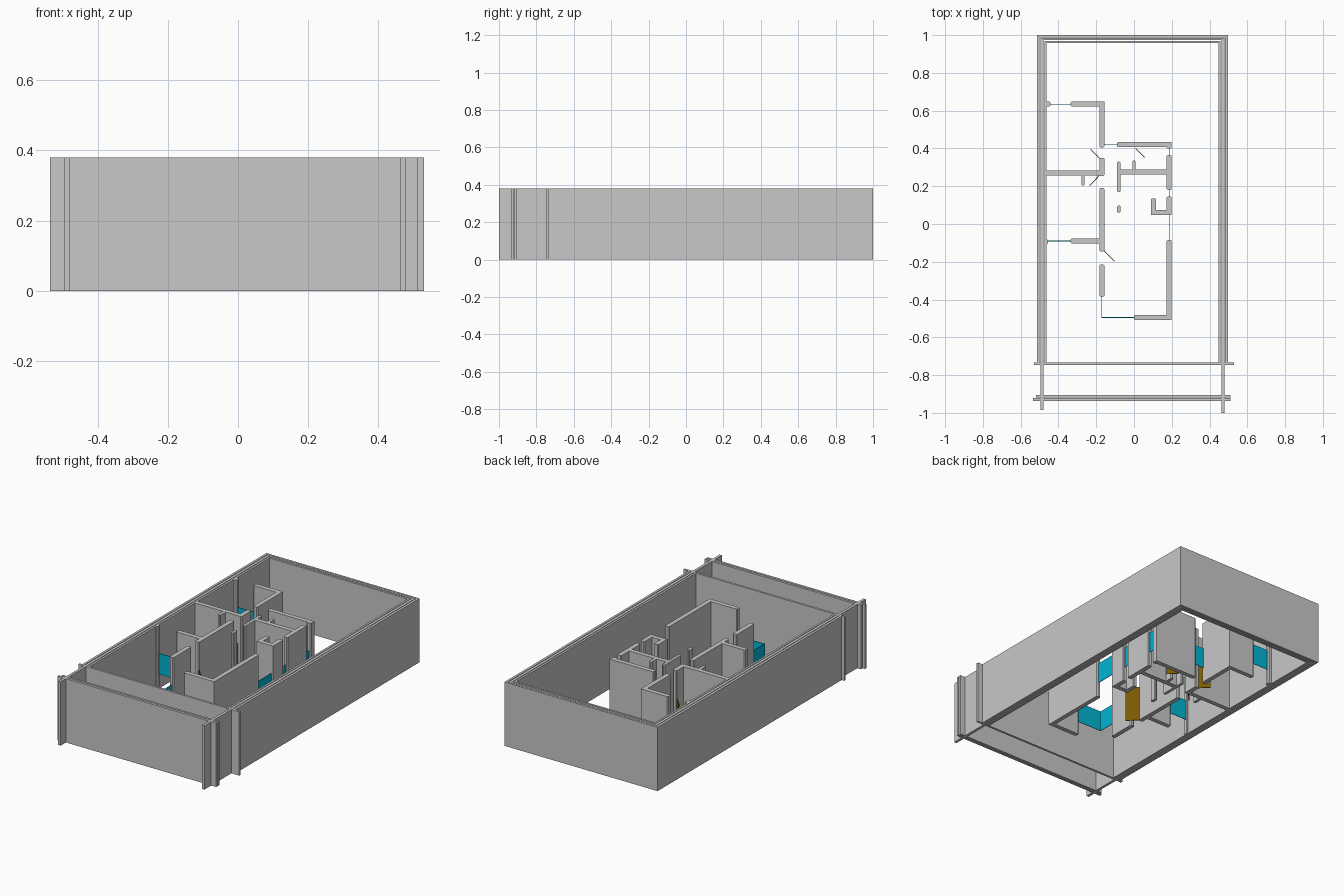
import bpy
import bmesh
from mathutils import Vector

if "Cube" in bpy.data.objects:
    bpy.data.objects.remove(bpy.data.objects["Cube"], do_unlink=True)

H = 0.38          # wall height
HALF = 0.0135     # half thickness of an inner wall
SILL, HEAD = 0.09, 0.215


def material(name, rgb):
    m = bpy.data.materials.new(name)
    m.use_nodes = True
    m.diffuse_color = (*rgb, 1)
    m.node_tree.nodes["Principled BSDF"].inputs["Base Color"].default_value = (*rgb, 1)
    return m


GREY = material("wall_grey", (0.58, 0.58, 0.58))
CYAN = material("window_cyan", (0.0, 0.46, 0.66))
BROWN = material("door_brown", (0.2, 0.1, 0.0))


def prism(name, outline, z0, z1, mat):
    """Extrude a flat outline from z0 to z1."""
    bm = bmesh.new()
    face = bm.faces.new([bm.verts.new((x, y, z0)) for x, y in outline])
    ext = bmesh.ops.extrude_face_region(bm, geom=[face])
    tops = [v for v in ext["geom"] if isinstance(v, bmesh.types.BMVert)]
    bmesh.ops.translate(bm, verts=tops, vec=(0, 0, z1 - z0))
    bmesh.ops.recalc_face_normals(bm, faces=bm.faces)
    mesh = bpy.data.meshes.new(name)
    bm.to_mesh(mesh)
    bm.free()
    mesh.materials.append(mat)
    ob = bpy.data.objects.new(name, mesh)
    bpy.context.collection.objects.link(ob)
    return ob


def box(name, x0, x1, y0, y1):
    return prism(name, [(x0, y0), (x1, y0), (x1, y1), (x0, y1)], 0, H, GREY)


def strip(name, path, half, z0, z1, mat, chamfer=0.0):
    """Upright strip along a path, mitred at corners, chamfered at its ends."""
    pts = [Vector(p) for p in path]
    dirs = [(b - a).normalized() for a, b in zip(pts, pts[1:])]
    left, right = [], []
    for i, p in enumerate(pts):
        a, b = dirs[max(i - 1, 0)], dirs[min(i, len(dirs) - 1)]
        na, nb = Vector((-a.y, a.x)), Vector((-b.y, b.x))
        off = (na + nb) * (half / (1 + na.dot(nb)))
        ends = []
        if chamfer and i == 0:
            ends = [(p, 1 - chamfer / half), (p + a * chamfer, 1)]
        elif chamfer and i == len(pts) - 1:
            ends = [(p - a * chamfer, 1), (p, 1 - chamfer / half)]
        else:
            ends = [(p, 1)]
        for q, k in ends:
            left.append(q + off * k)
            right.append(q - off * k)
    return prism(name, left + right[::-1], z0, z1, mat)


# Layered side walls: facing, long core, lining
for side, layers in {
    "left": ((0.447, 0.459), (0.463, 0.479), (0.483, 0.497)),
    "right": ((-0.475, -0.463), (-0.495, -0.479), (-0.513, -0.499)),
}.items():
    ends = ((-0.74, 0.969), (-1.0 if side == "left" else -0.985, 0.985), (-0.74, 1.0))
    for part, (x0, x1), (y0, y1) in zip(("lining", "core", "facing"), layers, ends):
        box(f"{side}_wall_{part}", x0, x1, y0, y1)

# Layered back wall
box("back_wall_lining", -0.475, 0.459, 0.957, 0.969)
box("back_wall_core", -0.495, 0.479, 0.973, 0.985)
box("back_wall_facing", -0.513, 0.497, 0.988, 1.0)

# Front cross walls, overshooting the sides
box("inner_front_wall", -0.53, 0.53, -0.746, -0.733)
box("outer_front_wall_facing", -0.535, 0.512, -0.936, -0.922)
box("outer_front_wall_lining", -0.52, 0.512, -0.918, -0.905)

# Partitions
W, E = -0.17, 0.186
PARTITIONS = {
    "back_room_stub": [(-0.47, 0.635), (-0.443, 0.635)],
    "side_room_stub": [(-0.47, -0.095), (-0.456, -0.095)],
    "back_room_wall": [(-0.335, 0.635), (W, 0.635), (W, 0.405)],
    "corridor_pier": [(W, 0.35), (W, 0.255)],
    "room_divider": [(-0.47, 0.27), (W, 0.27)],
    "divider_stub": [(-0.27, 0.275), (-0.27, 0.205)],
    "corridor_wall": [(W, 0.19), (W, -0.145)],
    "side_room_wall": [(-0.335, -0.09), (W, -0.09)],
    "front_pier": [(W, -0.215), (W, -0.385)],
    "bath_back_wall": [(-0.09, 0.42), (E, 0.42), (E, 0.4)],
    "bath_side_wall": [(E, 0.365), (E, 0.18)],
    "bath_divider": [(-0.08, 0.275), (E, 0.275)],
    "bath_stub": [(0.0, 0.335), (0.0, 0.275)],
    "bath_corridor_wall": [(-0.08, 0.33), (-0.08, 0.17)],
    "small_post": [(-0.08, 0.098), (-0.08, 0.06)],
    "niche_wall": [(E, 0.145), (E, 0.06), (0.103, 0.06), (0.103, 0.135)],
    "living_room_wall": [(E, -0.085), (E, -0.495), (0.0, -0.495)],
}
for name, path in PARTITIONS.items():
    slim = 0.009 if name in ("bath_stub", "divider_stub", "small_post", "bath_corridor_wall") else HALF
    strip(name, path, slim, 0, H, GREY, 0.005)

# Window panes in the gaps
WINDOWS = {
    "back_room_window": [(-0.443, 0.635), (-0.335, 0.635)],
    "side_room_window": [(-0.458, -0.09), (-0.335, -0.09)],
    "corner_window": [(0.0, -0.495), (W, -0.495), (W, -0.385)],
    "corridor_end_window": [(W, 0.42), (-0.09, 0.42)],
    "long_window": [(E, -0.085), (E, 0.05)],
    "niche_window": [(E, 0.145), (E, 0.18)],
    "bath_window": [(E, 0.365), (E, 0.4)],
}
for name, path in WINDOWS.items():
    strip(name, path, 0.0015, SILL, HEAD, CYAN)

# Open doors
DOORS = {
    "back_room_door": [(-0.23, 0.395), (-0.18, 0.345)],
    "middle_room_door": [(-0.235, 0.203), (-0.18, 0.26)],
    "bath_door": [(0.008, 0.402), (0.057, 0.352)],
    "side_room_door": [(-0.163, -0.138), (-0.103, -0.198)],
}
for name, path in DOORS.items():
    strip(name, path, 0.002, 0, HEAD, BROWN)
